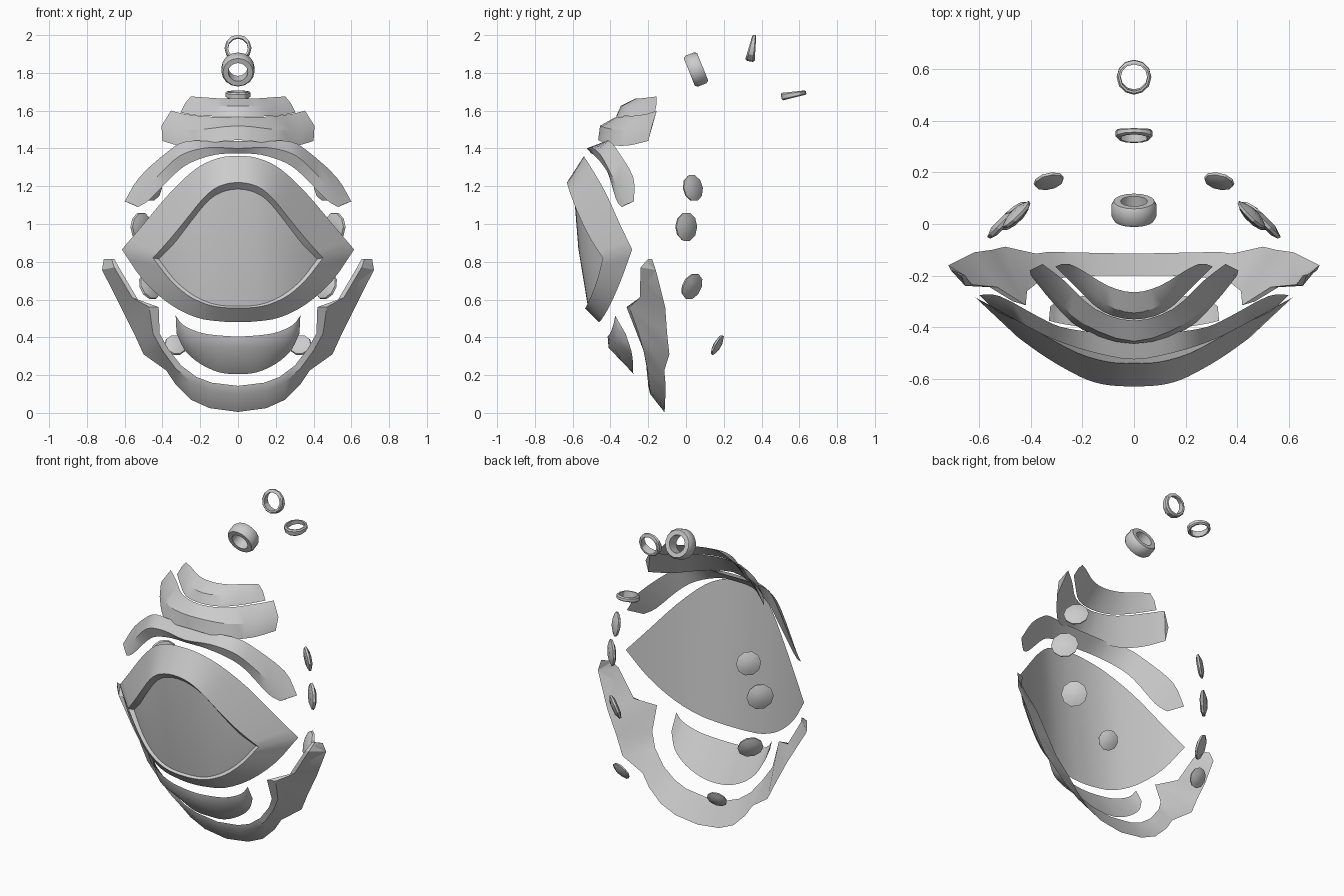
import bpy, bmesh
from math import sin, cos, pi, radians
from mathutils import Vector, Matrix

if "Cube" in bpy.data.objects:
    bpy.data.objects.remove(bpy.data.objects["Cube"])


def finish(bm, name, angle=30):
    bmesh.ops.remove_doubles(bm, verts=bm.verts, dist=1e-4)
    bmesh.ops.recalc_face_normals(bm, faces=bm.faces)
    me = bpy.data.meshes.new(name)
    bm.to_mesh(me)
    bm.free()
    ob = bpy.data.objects.new(name, me)
    bpy.context.collection.objects.link(ob)
    bpy.ops.object.select_all(action='DESELECT')
    ob.select_set(True)
    bpy.context.view_layer.objects.active = ob
    bpy.ops.object.shade_smooth_by_angle(angle=radians(angle))
    return ob


def spline(keys, sub):
    """Catmull-Rom through the keys; the x = 0 end is mirrored for a smooth middle."""
    k = [Vector(p) for p in keys]
    mid = Vector((-k[1].x, k[1].y, k[1].z))
    k = [mid] + k + [2 * k[-1] - k[-2]]
    out = []
    for i in range(1, len(k) - 2):
        a, b, c, d = k[i - 1:i + 3]
        for j in range(sub):
            t = j / sub
            out.append(0.5 * (2 * b + (c - a) * t + (2 * a - 5 * b + 4 * c - d) * t * t
                              + (3 * b - a - 3 * c + d) * t ** 3))
    return out + [k[-2]]


def plate(name, rows, sub=3, angle=30):
    """Closed shell through edge curves given for the +x half, mirrored to -x."""
    curves = [spline(r, sub) for r in rows]
    half = list(zip(*curves))
    flip = [[Vector((-p.x, p.y, p.z)) for p in s] for s in reversed(half[1:])]
    bm = bmesh.new()
    st = [[bm.verts.new(p) for p in s] for s in flip + half]
    n = len(rows)
    for a, b in zip(st, st[1:]):
        for i in range(n):
            j = (i + 1) % n
            bm.faces.new((a[i], a[j], b[j], b[i]))
    if n == 3:
        bm.faces.new(st[0])
        bm.faces.new(st[-1])
    return finish(bm, name, angle)


def lathe(bm, rings):
    for a, b in zip(rings, rings[1:]):
        for i in range(len(a)):
            j = (i + 1) % len(a)
            bm.faces.new((a[i], a[j], b[j], b[i]))


def ring(name, y, z, ro, ri, h, tilt, wedge, seg):
    prof = [(ri, -h), (ro * .9, -h), (ro, -h * .6), (ro, h * .6), (ro * .9, h), (ri, h), (ri, -h)]
    bm = bmesh.new()
    lathe(bm, [[bm.verts.new((r * cos(2 * pi * i / seg), r * sin(2 * pi * i / seg),
                              k * (1 + wedge * sin(2 * pi * i / seg) * r / ro)))
                for i in range(seg)] for r, k in prof])
    bm.transform(Matrix.Translation((0, y, z)) @ Matrix.Rotation(radians(tilt), 4, 'X'))
    finish(bm, name)


def stud(name, pos, normal, r):
    """Ten-sided pad with a five-sided flat top."""
    bm = bmesh.new()
    rings = []
    for rad, h, penta in ((.6, -.2, 0), (.95, -.08, 0), (1, .08, 0), (.5, .28, 1)):
        rings.append([bm.verts.new((
            r * rad * (cos(pi / 5) if penta and i % 2 else 1) * cos(pi * i / 5),
            r * rad * (cos(pi / 5) if penta and i % 2 else 1) * sin(pi * i / 5),
            r * h)) for i in range(10)])
    lathe(bm, rings)
    bm.faces.new(rings[0])
    bm.faces.new(rings[-1])
    q = Vector(normal).to_track_quat('Z', 'Y').to_matrix().to_4x4()
    bm.transform(Matrix.Translation(pos) @ q)
    finish(bm, name)


def rows_from(xs, ys, zs):
    return list(zip(xs, ys, zs))


# Visor: outer edge, raised rim and recessed window
xo = (0, .1, .22, .36, .5, .615)
xi = (0, .1, .18, .27, .36, .45)
xl = (0, .095, .17, .255, .34, .42)
plate("visor", [
    rows_from(xo, (-.54, -.535, -.5, -.425, -.35, -.285), (1.36, 1.35, 1.295, 1.165, 1.0, .865)),
    rows_from(xi, (-.63, -.625, -.605, -.56, -.505, -.44), (1.22, 1.20, 1.14, 1.03, .92, .82)),
    rows_from(xl, (-.595, -.59, -.57, -.53, -.48, -.425), (1.185, 1.165, 1.11, 1.005, .895, .815)),
    rows_from(xl, (-.57, -.565, -.55, -.52, -.475, -.425), (.87, .865, .85, .835, .82, .815)),
    rows_from(xl, (-.52, -.517, -.51, -.49, -.46, -.425), (.565, .57, .59, .635, .71, .815)),
    rows_from(xi, (-.535, -.53, -.52, -.5, -.47, -.44), (.555, .56, .58, .625, .705, .82)),
    rows_from(xo, (-.46, -.455, -.44, -.40, -.345, -.285), (.48, .485, .505, .575, .70, .865)),
])

# Brow bar above the visor
plate("brow", [
    [(0, -.42, 1.44), (.15, -.42, 1.44), (.28, -.40, 1.436), (.37, -.36, 1.385), (.52, -.28, 1.25), (.6, -.275, 1.12)],
    [(0, -.525, 1.40), (.15, -.5, 1.405), (.28, -.46, 1.375), (.37, -.42, 1.31), (.5, -.35, 1.17), (.56, -.315, 1.105)],
    [(0, -.5, 1.372), (.12, -.49, 1.367), (.25, -.45, 1.325), (.34, -.41, 1.26), (.466, -.37, 1.13), (.53, -.34, 1.09)],
], angle=40)

# Two overlapping forehead plates
plate("lower_forehead_plate", [
    [(0, -.375, 1.565), (.15, -.33, 1.568), (.27, -.22, 1.58), (.355, -.155, 1.6)],
    [(0, -.455, 1.52), (.2, -.385, 1.5), (.31, -.28, 1.5), (.405, -.18, 1.52)],
    [(0, -.465, 1.445), (.2, -.41, 1.42), (.31, -.31, 1.415), (.4, -.2, 1.44)],
])
plate("upper_forehead_plate", [
    [(0, -.265, 1.665), (.1, -.24, 1.665), (.2, -.18, 1.672), (.25, -.155, 1.675)],
    [(0, -.345, 1.625), (.11, -.31, 1.625), (.21, -.22, 1.63), (.28, -.155, 1.64)],
    [(0, -.37, 1.57), (.12, -.34, 1.57), (.22, -.25, 1.575), (.305, -.165, 1.59)],
])

# Chin plate
plate("chin_plate", [
    [(0, -.415, .405), (.1, -.41, .41), (.2, -.4, .425), (.29, -.385, .465), (.33, -.375, .515)],
    [(0, -.41, .345), (.1, -.4, .345), (.19, -.385, .35), (.28, -.37, .385), (.328, -.36, .47)],
    [(0, -.275, .205), (.1, -.28, .215), (.2, -.28, .26), (.28, -.29, .33), (.325, -.32, .42)],
], angle=50)

# Jaw frame, straight-sided between its corners
plate("jaw_frame", [
    [(0, -.115, .005), (.15, -.112, .025), (.25, -.11, .07), (.33, -.108, .15), (.38, -.115, .225),
     (.5, -.088, .31), (.55, -.1, .42), (.62, -.11, .56), (.72, -.16, .757), (.71, -.18, .816)],
    [(0, -.19, .1), (.15, -.19, .115), (.25, -.195, .165), (.33, -.205, .235), (.4, -.225, .33),
     (.45, -.25, .42), (.47, -.3, .56), (.56, -.245, .61), (.655, -.24, .77), (.67, -.2, .816)],
    [(0, -.2, .143), (.14, -.2, .16), (.22, -.205, .19), (.3, -.21, .25), (.37, -.225, .34),
     (.415, -.26, .42), (.42, -.315, .56), (.53, -.245, .6), (.63, -.235, .77), (.655, -.2, .816)],
], sub=1)

# Rings trailing behind the top
ring("large_ring", .053, 1.818, .088, .052, .038, -68, 0, 16)
ring("middle_ring", .35, 1.931, .071, .053, .018, -100, .45, 12)
ring("small_ring", .57, 1.685, .067, .052, .016, 10, -.3, 12)

# Studs on the back, mirrored left and right
studs = [((.455, .035, 1.19), (.68, .7, .15), .072), ((.51, .0, .985), (.7, .7, 0), .078),
         ((.465, .03, .67), (.64, .68, -.35), .074), ((.33, .165, .36), (.2, .84, -.48), .06)]
for n, ((x, y, z), (a, b, c), r) in enumerate(studs, 1):
    for side, s in (("right", 1), ("left", -1)):
        stud(f"stud_{n}_{side}", (s * x, y, z), (s * a, b, c), r)
